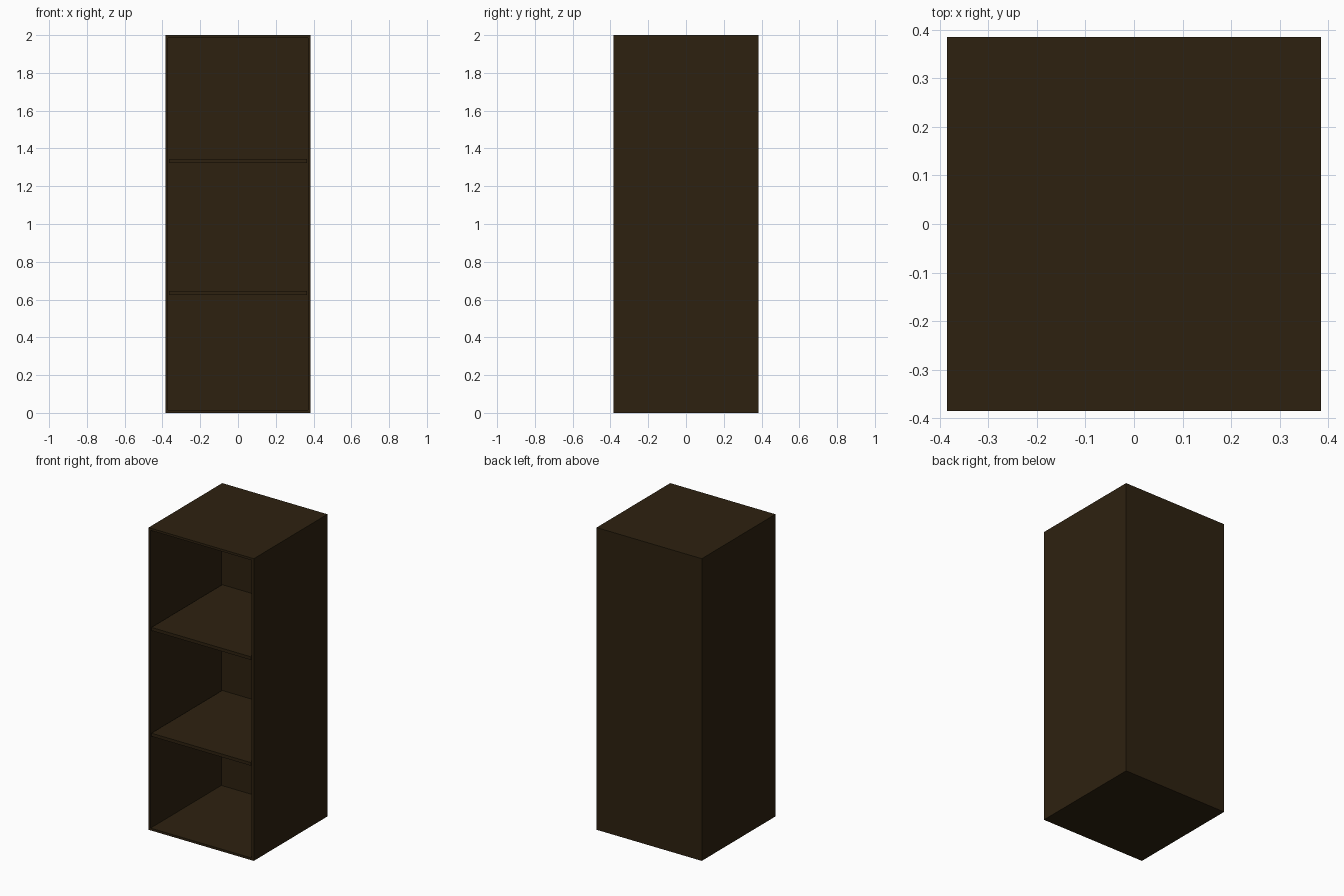
import bpy
import bmesh
from mathutils import Matrix, Vector

if "Cube" in bpy.data.objects:
    bpy.data.objects.remove(bpy.data.objects["Cube"])

W, D, H = 0.77, 0.77, 2.0      # outer size
T, BACK = 0.021, 0.03          # board and back thickness

wood = bpy.data.materials.new("dark_brown_wood")
wood.diffuse_color = (0.027, 0.0155, 0.005, 1)
wood.use_nodes = True
wood.node_tree.nodes["Principled BSDF"].inputs["Base Color"].default_value = wood.diffuse_color


def box(bm, size, centre):
    m = Matrix.Translation(centre) @ Matrix.Diagonal((*size, 1))
    bmesh.ops.create_cube(bm, size=1, matrix=m)


def finish(bm, name):
    mesh = bpy.data.meshes.new(name)
    bm.normal_update()
    bm.to_mesh(mesh)
    bm.free()
    mesh.materials.append(wood)
    obj = bpy.data.objects.new(name, mesh)
    bpy.context.collection.objects.link(obj)
    return obj


# Cabinet body: a box whose front is inset and pushed in to the back board
bm = bmesh.new()
box(bm, (W, D, H), (0, 0, H / 2))
bm.normal_update()
front = min(bm.faces, key=lambda f: f.calc_center_median().y)
bmesh.ops.inset_individual(bm, faces=[front], thickness=T)
ext = bmesh.ops.extrude_discrete_faces(bm, faces=[front])["faces"][0]
bmesh.ops.translate(bm, verts=ext.verts, vec=Vector((0, D - BACK, 0)))
finish(bm, "cabinet_body")

# Two shelves fitted between the sides, flush with the front
for name, top in (("lower_shelf", 0.645), ("upper_shelf", 1.345)):
    bm = bmesh.new()
    box(bm, (W - 2 * T, D - BACK, T), (0, -BACK / 2, top - T / 2))
    finish(bm, name)
